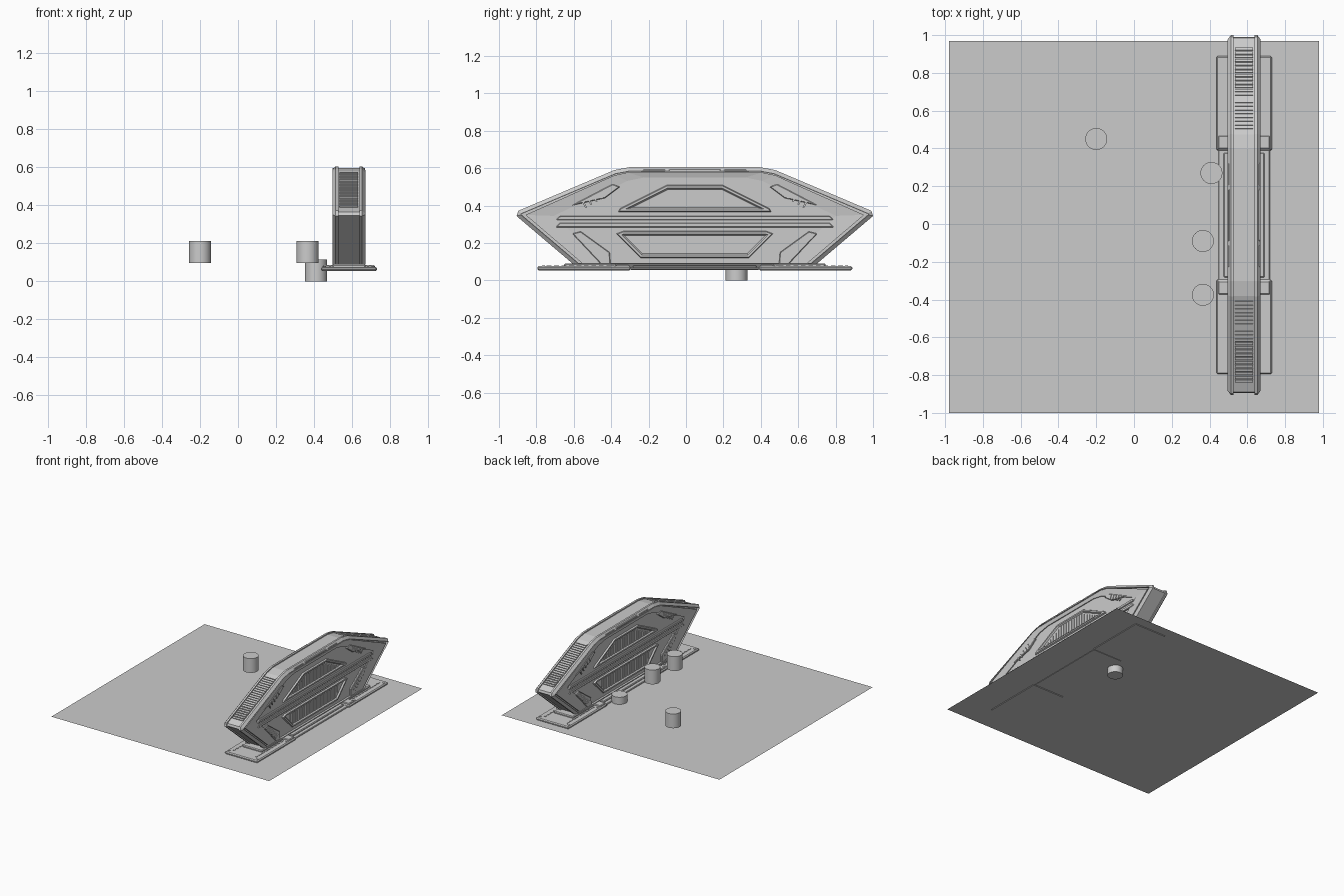
import bpy, bmesh, math
from mathutils import Vector

if "Cube" in bpy.data.objects:
    bpy.data.objects.remove(bpy.data.objects["Cube"])

CX, CY = 0.583, 0.047      # centre of the barrier in plan


def finish(name, bm, bevel=0.0):
    bmesh.ops.recalc_face_normals(bm, faces=bm.faces)
    me = bpy.data.meshes.new(name)
    bm.to_mesh(me)
    bm.free()
    ob = bpy.data.objects.new(name, me)
    bpy.context.collection.objects.link(ob)
    if bevel:
        m = ob.modifiers.new("bevel", 'BEVEL')
        m.width, m.segments, m.limit_method = bevel, 1, 'ANGLE'
    return ob


def full(half):
    """Mirror a half profile (top centre to bottom) into a closed loop."""
    return half + [(-u, z) for u, z in reversed(half) if u > 0]


def inset(pts, d):
    n, out = len(pts), []
    for i in range(n):
        p, a, b = (Vector(pts[k % n]) for k in (i, i - 1, i + 1))
        e1, e2 = (p - a).normalized(), (b - p).normalized()
        n1, n2 = Vector((e1.y, -e1.x)), Vector((e2.y, -e2.x))   # clockwise loops
        out.append(tuple(p + (n1 + n2) / (1 + n1.dot(n2)) * d))
    return out


def add_loft(bm, sections, cap0=True, cap1=True):
    loops = [[bm.verts.new((CX + w, CY + u, z)) for u, z in pts] for pts, w in sections]
    for a, b in zip(loops, loops[1:]):
        for i in range(len(a)):
            j = (i + 1) % len(a)
            bm.faces.new((a[i], a[j], b[j], b[i]))
    if cap0:
        bm.faces.new(loops[0])
    if cap1:
        bm.faces.new(loops[-1])


def both_sides(name, shapes, bevel=0.0, cap0=True, cap1=True):
    """shapes: list of lofts on the +x side, repeated on the -x side."""
    bm = bmesh.new()
    for s in (1, -1):
        for sections in shapes:
            add_loft(bm, [(p, w * s) for p, w in sections], cap0, cap1)
    return finish(name, bm, bevel)


def slabs(name, polys, w0, w1, bevel=0.0):
    return both_sides(name, [[(p, w0), (p, w1)] for p in polys], bevel)


def across(name, polys, w, bevel=0.0):
    bm = bmesh.new()
    for p in polys:
        add_loft(bm, [(p, -w), (p, w)])
    return finish(name, bm, bevel)


def box(name, x, y, z, bevel=0.0):
    bm = bmesh.new()
    v = [bm.verts.new((a, b, c)) for c in z for a, b in
         ((x[0], y[0]), (x[1], y[0]), (x[1], y[1]), (x[0], y[1]))]
    for f in ((0, 1, 2, 3), (4, 5, 6, 7), (0, 1, 5, 4), (1, 2, 6, 5), (2, 3, 7, 6), (3, 0, 4, 7)):
        bm.faces.new([v[i] for i in f])
    return finish(name, bm, bevel)


def cylinder(name, x, y, z0, z1, r, n=32):
    bpy.ops.mesh.primitive_cylinder_add(vertices=n, radius=r, depth=z1 - z0,
                                        location=(x, y, (z0 + z1) / 2))
    bpy.context.object.name = name
    bpy.ops.object.shade_smooth_by_angle()


def flip(p):
    return [(-u, z) for u, z in p]


# Ground sheet
bm = bmesh.new()
bm.faces.new([bm.verts.new((x, y, 0.058)) for x, y in
              ((-0.98, -1), (0.98, -1), (0.98, 0.97), (-0.98, 0.97))])
finish("ground_sheet", bm)

# Four posts
for i, (x, y, z) in enumerate(((-0.2, 0.45, 0.096), (0.41, 0.27, 0.0),
                               (0.365, -0.09, 0.096), (0.365, -0.375, 0.096))):
    cylinder(f"post_{i}", x, y, z, z + 0.116, 0.058)

# Core wall and chamfered side shells
outline = full([(0.35, 0.605), (0.43, 0.59), (0.944, 0.372), (0.953, 0.344), (0.63, 0.07)])
across("core_wall", [inset(outline, 0.009)], 0.062)
both_sides("side_shell", [[(outline, 0.055), (outline, 0.07), (inset(outline, 0.02), 0.087),
                           (inset(outline, 0.023), 0.087), (inset(outline, 0.023), 0.07)]],
           cap0=False)
both_sides("rail_lip", [[(outline, 0.055), (inset(outline, 0.009), 0.055)]], cap0=False, cap1=False)

# Frame band running over the top and down the legs
band_out = [(0, 0.577), (0.36, 0.577), (0.43, 0.562), (0.905, 0.35), (0.60, 0.09)]
band_in = [(0, 0.55), (0.27, 0.55), (0.36, 0.532), (0.755, 0.345), (0.47, 0.09)]
bm = bmesh.new()
for s in (1, -1):
    for t in (1, -1):
        rows = [[bm.verts.new((CX + s * w, CY + t * u, z)) for u, z in pts] for pts, w in
                ((band_out, 0.07), (band_out, 0.084), (band_in, 0.077), (band_in, 0.07))]
        for a, b in zip(rows, rows[1:]):
            for i in range(len(a) - 1):
                bm.faces.new((a[i], a[i + 1], b[i + 1], b[i]))
        bm.faces.new([r[-1] for r in rows])
finish("frame_band", bm)

# Waist bar: two rails with a groove
slabs("waist_bar", [[(-0.745, b), (-0.72, t), (0.72, t), (0.745, b)]
                    for b, t in ((0.322, 0.345), (0.283, 0.308))], 0.06, 0.083, 0.004)
slabs("waist_groove", [[(-0.73, 0.305), (-0.73, 0.325), (0.73, 0.325), (0.73, 0.305)]], 0.06, 0.075)

# Grille frames with vertical ribs inside
upper = full([(0.15, 0.51), (0.40, 0.385), (0.41, 0.365)])
lower = full([(0.38, 0.265), (0.42, 0.25), (0.29, 0.12)])
both_sides("grille_frame", [[(p, 0.068), (inset(p, 0.005), 0.082), (inset(p, 0.016), 0.082),
                             (inset(p, 0.024), 0.071)] for p in (upper, lower)],
           cap0=False, cap1=True)
ribs = []
for k in range(-10, 11):
    u = k * 0.03
    top = min(0.482, 0.48 - (abs(u) - 0.12) * 0.5) if abs(u) > 0.12 else 0.482
    ribs.append([(u - 0.01, 0.39), (u - 0.01, top), (u + 0.01, top), (u + 0.01, 0.39)])
    bot = max(0.146, 0.146 + (abs(u) - 0.265))
    ribs.append([(u - 0.01, bot), (u - 0.01, 0.24), (u + 0.01, 0.24), (u + 0.01, bot)])
slabs("grille_ribs", ribs, 0.068, 0.076)

# Corner plates and slanted vents beside the legs
plates = [[(0.66, 0.40), (0.44, 0.515), (0.40, 0.50), (0.48, 0.44)],
          [(0.655, 0.25), (0.61, 0.262), (0.455, 0.15), (0.45, 0.085), (0.50, 0.085)]]
slabs("corner_plate", plates + [flip(p) for p in plates], 0.065, 0.083, 0.004)
vents = []
for k in range(7):
    u, z = 0.51 + k * 0.019, 0.115 + k * 0.0175
    vents.append([(u, z), (u - 0.028, z + 0.02), (u - 0.021, z + 0.028), (u + 0.007, z + 0.008)])
for k in range(5):
    u, z = 0.48 + k * 0.028, 0.485 - k * 0.016
    vents.append([(u, z), (u + 0.01, z), (u - 0.005, z - 0.03), (u - 0.015, z - 0.03)])
slabs("corner_vents", vents + [flip(p) for p in vents], 0.08, 0.087)

# Ribbed treads on the sloping ends, cap strip on top
a, b = Vector((0.455, 0.57)), Vector((0.915, 0.376))
d = (b - a).normalized()
n = Vector((-d.y, d.x))
treads = []
for k in range(22):
    p = a + d * (k * 0.0215)
    q = p + d * 0.014
    poly = [tuple(v) for v in (p, p + n * 0.0065, q + n * 0.0065, q)]
    treads += [poly, flip(poly)]
across("end_treads", treads, 0.048)
slabs("top_insert", [[(-0.14, 0.582), (-0.135, 0.597), (0.135, 0.597), (0.14, 0.582)]], 0.06, 0.086, 0.003)
slabs("top_rail_pad", [[(0.16 * s, 0.58), (0.29 * s, 0.58), (0.27 * s, 0.594), (0.16 * s, 0.594)]
                       for s in (1, -1)], 0.06, 0.084)

# Base sill and feet plates with side clamps, strips and bolts
box("base_sill", (0.447, 0.719), (CY - 0.345, CY + 0.345), (0.056, 0.069), 0.004)
box("sill_step", (0.475, 0.691), (CY - 0.33, CY + 0.33), (0.06, 0.08), 0.005)
for s, end in ((1, "back"), (-1, "front")):
    ys = sorted((CY + s * 0.342, CY + s * 0.842))
    box(end + "_foot_plate", (0.436, 0.73), ys, (0.054, 0.076), 0.007)
    box(end + "_foot_pad", (0.495, 0.671), sorted((CY + s * 0.42, CY + s * 0.70)), (0.07, 0.09), 0.006)
    for t, side in ((1, "right"), (-1, "left")):
        xs = sorted((CX + t * 0.075, CX + t * 0.138))
        box(f"{end}_{side}_clamp", xs, sorted((CY + s * 0.35, CY + s * 0.42)), (0.07, 0.085), 0.005)
        xs = sorted((CX + t * 0.095, CX + t * 0.105))
        for k in range(9):
            y = CY + s * (0.46 + k * 0.04)
            box(f"{end}_{side}_strip_{k}", xs, (y - 0.013, y + 0.013), (0.07, 0.0795))
        for k in (0.44, 0.81):
            cylinder(f"{end}_{side}_bolt", CX + t * 0.128, CY + s * k, 0.07, 0.08, 0.008, 12)
